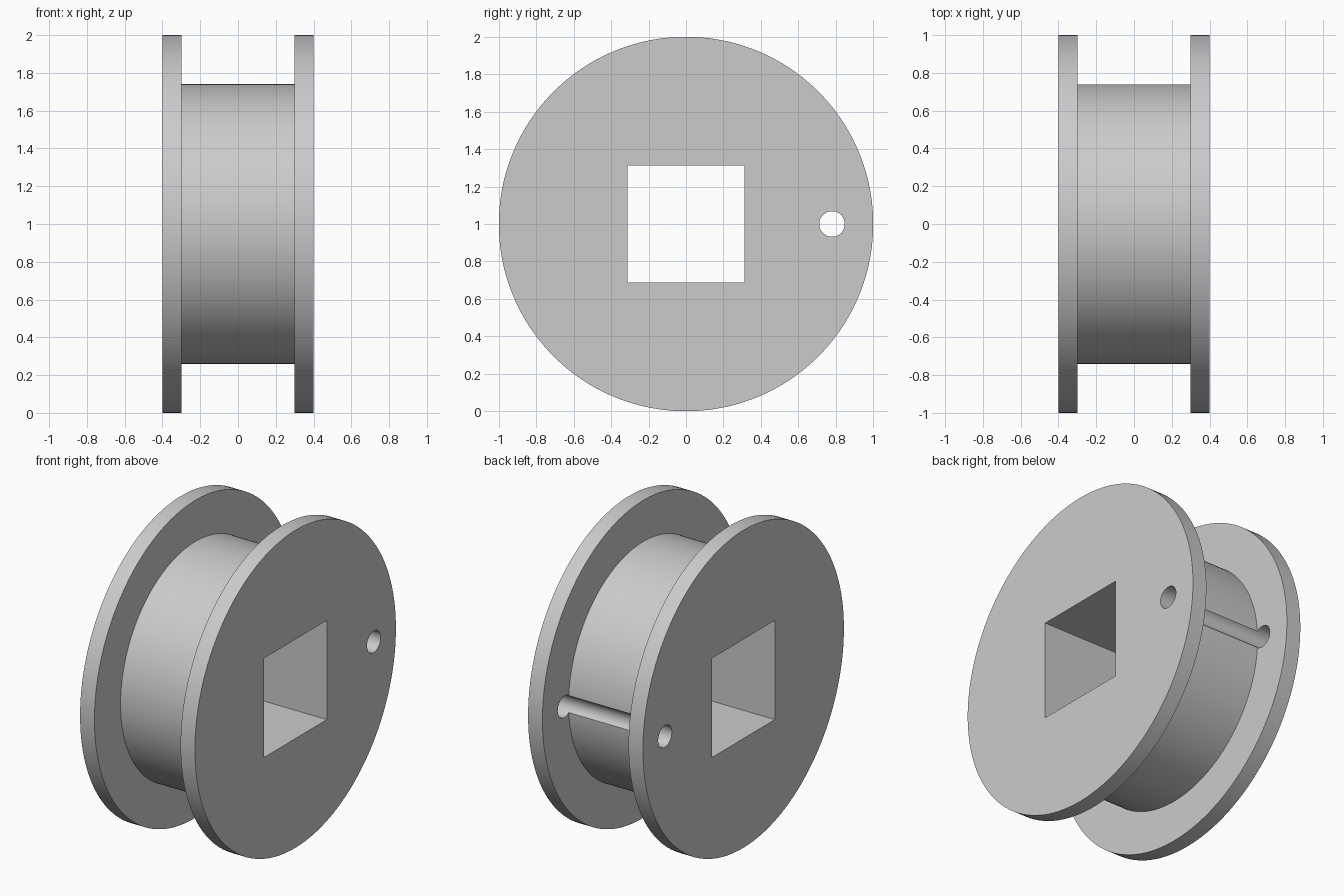
import bpy, bmesh
from math import cos, sin, tau, radians

default_cube = bpy.data.objects.get("Cube")
if default_cube:
    bpy.data.objects.remove(default_cube, do_unlink=True)

CENTRE_Z = 1.0
FLANGE_X, DRUM_X = 0.4, 0.3
FLANGE_R, DRUM_R = 1.0, 0.74

grey = bpy.data.materials.new("light grey")
grey.use_nodes = True
colour = (0.6, 0.6, 0.6, 1)
grey.diffuse_color = colour
grey.node_tree.nodes["Principled BSDF"].inputs["Base Color"].default_value = colour


def lathe_x(name, profile, segments):
    """Solid turned around the x axis from (x, radius) pairs, with flat ends."""
    bm = bmesh.new()
    rings = []
    for x, r in profile:
        angles = [tau * i / segments for i in range(segments)]
        rings.append([bm.verts.new((x, r * cos(a), r * sin(a))) for a in angles])
    for a, b in zip(rings, rings[1:]):
        for i in range(segments):
            j = (i + 1) % segments
            bm.faces.new((a[i], a[j], b[j], b[i]))
    bm.faces.new(rings[0])
    bm.faces.new(rings[-1])
    bmesh.ops.recalc_face_normals(bm, faces=bm.faces)
    mesh = bpy.data.meshes.new(name)
    bm.to_mesh(mesh)
    bm.free()
    mesh.materials.append(grey)
    obj = bpy.data.objects.new(name, mesh)
    obj.location.z = CENTRE_Z
    bpy.context.collection.objects.link(obj)
    return obj


# Spool: two flanges joined by a drum
spool = lathe_x("spool", [
    (-FLANGE_X, FLANGE_R), (-DRUM_X, FLANGE_R), (-DRUM_X, DRUM_R),
    (DRUM_X, DRUM_R), (DRUM_X, FLANGE_R), (FLANGE_X, FLANGE_R)], 160)

# Pin hole through both flanges, which also grooves the drum
pin_cutter = lathe_x("pin_hole_cutter", [(-0.6, 0.068), (0.6, 0.068)], 48)
pin_cutter.location.y = 0.78

# Square shaft opening
bpy.ops.mesh.primitive_cube_add(size=1, location=(0, 0, CENTRE_Z))
shaft_cutter = bpy.context.object
shaft_cutter.name = "shaft_cutter"
shaft_cutter.scale = (1.2, 0.624, 0.624)
shaft_cutter.data.materials.append(grey)

# Cut the openings and discard the cutters
bpy.ops.object.select_all(action='DESELECT')
bpy.context.view_layer.objects.active = spool
spool.select_set(True)
for cutter in (pin_cutter, shaft_cutter):
    cutter.hide_render = True
    mod = spool.modifiers.new(cutter.name, 'BOOLEAN')
    mod.operation = 'DIFFERENCE'
    mod.solver = 'EXACT'
    mod.object = cutter
    bpy.ops.object.modifier_apply(modifier=mod.name)
    bpy.data.objects.remove(cutter, do_unlink=True)

bpy.ops.object.shade_smooth_by_angle(angle=radians(30))
